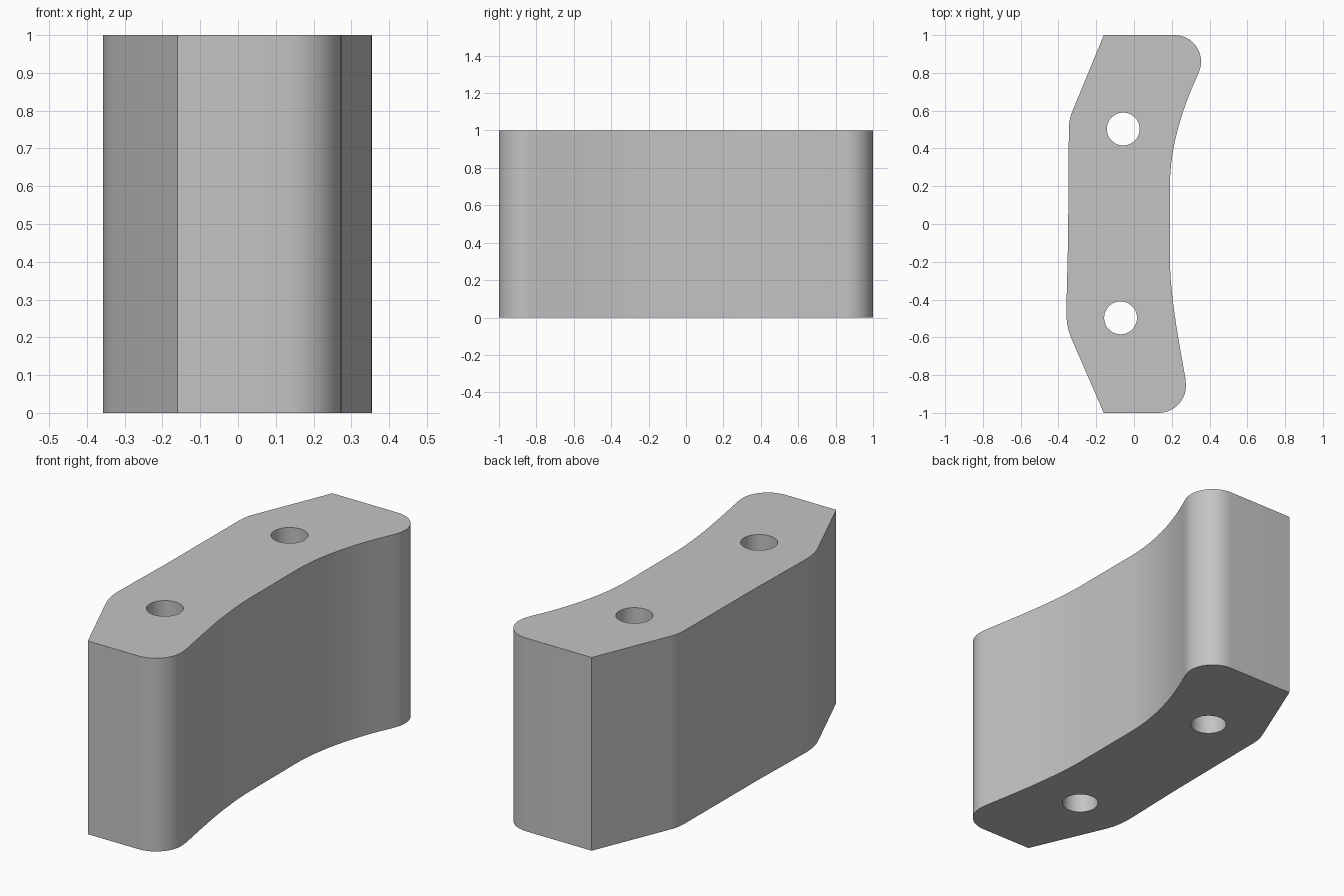
import bpy, bmesh, math
from mathutils import Vector
from mathutils.geometry import interpolate_bezier

if "Cube" in bpy.data.objects:
    bpy.data.objects.remove(bpy.data.objects["Cube"], do_unlink=True)

HEIGHT = 1.0

grey = bpy.data.materials.new("plain_grey")
grey.use_nodes = True
colour = (0.55, 0.55, 0.55, 1)
grey.diffuse_color = colour
grey.node_tree.nodes["Principled BSDF"].inputs["Base Color"].default_value = colour


def arc(cx, cy, r, start, end, n):
    angles = [math.radians(start + (end - start) * i / n) for i in range(n + 1)]
    return [(cx + r * math.cos(a), cy + r * math.sin(a)) for a in angles]


def bezier(a, b, c, d, n):
    pts = interpolate_bezier(*(Vector((*p, 0)) for p in (a, b, c, d)), n)
    return [(p.x, p.y) for p in pts]


def prism(name, outline, z0, z1):
    """Extrude a counter-clockwise outline upwards."""
    bm = bmesh.new()
    base = bm.faces.new([bm.verts.new((x, y, z0)) for x, y in outline])
    top = bmesh.ops.extrude_face_region(bm, geom=[base], use_keep_orig=True)["geom"]
    verts = [v for v in top if isinstance(v, bmesh.types.BMVert)]
    bmesh.ops.translate(bm, verts=verts, vec=(0, 0, z1 - z0))
    bmesh.ops.recalc_face_normals(bm, faces=bm.faces)
    mesh = bpy.data.meshes.new(name)
    bm.to_mesh(mesh)
    bm.free()
    mesh.materials.append(grey)
    obj = bpy.data.objects.new(name, mesh)
    bpy.context.collection.objects.link(obj)
    return obj


# Curved block outline: rounded ends, concave side, chamfered outer side
outline = [(-0.16, -1)]
outline += arc(0.13, -0.855, 0.145, -90, 10, 14)
outline += bezier((0.271, -0.81), (0.235, -0.61), (0.195, -0.4), (0.19, -0.2), 16)
outline += bezier((0.19, 0.2), (0.19, 0.4), (0.25, 0.6), (0.338, 0.79), 16)
outline += arc(0.215, 0.86, 0.14, -25, 90, 14)
outline += [(-0.16, 1)]
outline += bezier((-0.325, 0.6), (-0.338, 0.57), (-0.345, 0.54), (-0.345, 0.5), 6)
outline += [(-0.349, -0.08)]
outline += bezier((-0.358, -0.45), (-0.359, -0.52), (-0.35, -0.56), (-0.332, -0.605), 8)
block = prism("curved_block", outline, 0, HEIGHT)

# Two vertical through holes
for name, x, y in (("front_hole", -0.071, -0.497), ("back_hole", -0.057, 0.503)):
    cutter = prism(name, arc(x, y, 0.087, 0, 352.5, 47), -0.1, HEIGHT + 0.1)
    cutter.hide_render = True
    mod = block.modifiers.new(name, "BOOLEAN")
    mod.operation = "DIFFERENCE"
    mod.solver = "EXACT"
    mod.object = cutter
    bpy.ops.object.select_all(action="DESELECT")
    block.select_set(True)
    bpy.context.view_layer.objects.active = block
    bpy.ops.object.modifier_apply(modifier=mod.name)
    bpy.data.objects.remove(cutter, do_unlink=True)

bpy.ops.object.shade_smooth_by_angle(angle=math.radians(20))
